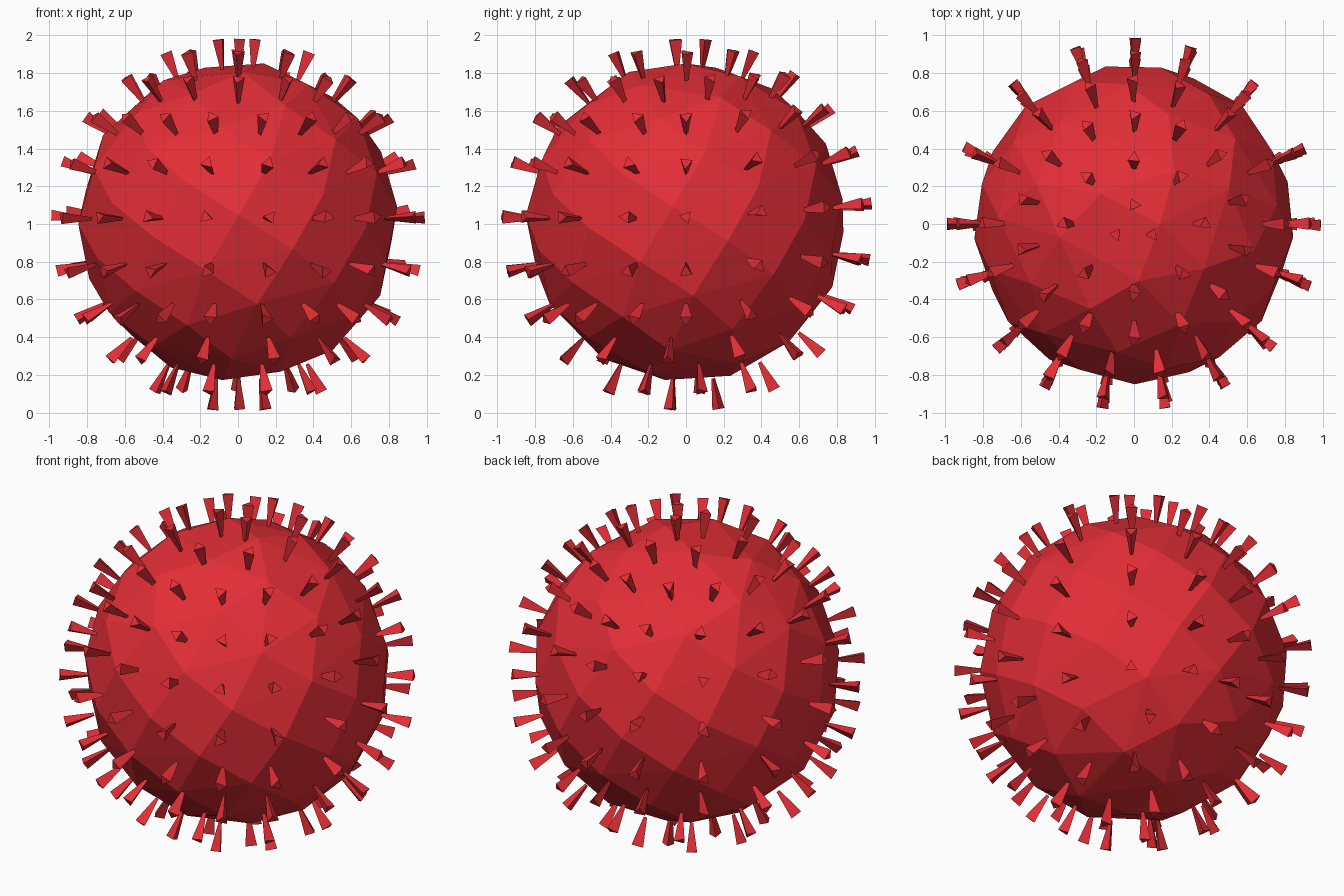
import bpy, bmesh, math, random
from mathutils import Vector, Matrix

if "Cube" in bpy.data.objects:
    bpy.data.objects.remove(bpy.data.objects["Cube"])

random.seed(4)
BODY_CENTRE, CENTRE = Vector((0, 0, 1.012)), Vector((0, 0, 0.994))
BODY_R, SPIKE_IN, SPIKE_OUT = 0.85, 0.825, 0.99

red = bpy.data.materials.new("red")
red.diffuse_color = (0.77, 0.027, 0.037, 1)
red.use_nodes = True
red.node_tree.nodes["Principled BSDF"].inputs["Base Color"].default_value = red.diffuse_color


def make_object(name, bm):
    mesh = bpy.data.meshes.new(name)
    bmesh.ops.recalc_face_normals(bm, faces=bm.faces)
    bm.to_mesh(mesh)
    bm.free()
    mesh.materials.append(red)
    obj = bpy.data.objects.new(name, mesh)
    bpy.context.collection.objects.link(obj)
    return obj


# Faceted body: convex hull of evenly spread points on a sphere
bm = bmesh.new()
COUNT = 76
for i in range(COUNT):
    z = 1 - (2 * i + 1) / COUNT
    r, a = math.sqrt(1 - z * z), i * math.pi * (3 - math.sqrt(5))
    bm.verts.new(BODY_CENTRE + BODY_R * Vector((r * math.cos(a), r * math.sin(a), z)))
bmesh.ops.convex_hull(bm, input=bm.verts[:])
make_object("body", bm)

# Spikes: three-sided, flaring outwards, set in rings that rise towards the back
SIDE = [18, 41, 66, 90, 109, 132, 151, 170]           # mirrored azimuths from the back
FULL = [0] + SIDE + [-a for a in SIDE]


def even(n):
    return [360 * k / n for k in range(n)]


rings = [(8, even(3)), (24, even(8)), (40, even(14)), (56, FULL), (72, FULL), (89, FULL),
         (106, FULL), (122, FULL), (138, even(11)), (155, even(9)), (172, even(3))]

bm = bmesh.new()
for polar, azimuths in rings:
    for az in azimuths:
        a = math.radians(az)
        p = math.radians(polar - 1.5 - 4 * max(0, math.cos(a)) * math.sin(math.radians(polar)))
        d = Vector((math.sin(p) * math.sin(a), math.sin(p) * math.cos(a), math.cos(p)))
        mid = CENTRE + d * (SPIKE_IN + SPIKE_OUT) / 2
        spin = Matrix.Rotation(random.uniform(0, 2 * math.pi), 4, 'Z')
        turn = d.to_track_quat('Z', 'Y').to_matrix().to_4x4()
        bmesh.ops.create_cone(bm, cap_ends=True, segments=3, radius1=0.011, radius2=0.038,
                              depth=SPIKE_OUT - SPIKE_IN,
                              matrix=Matrix.Translation(mid) @ turn @ spin)
make_object("spikes", bm)
